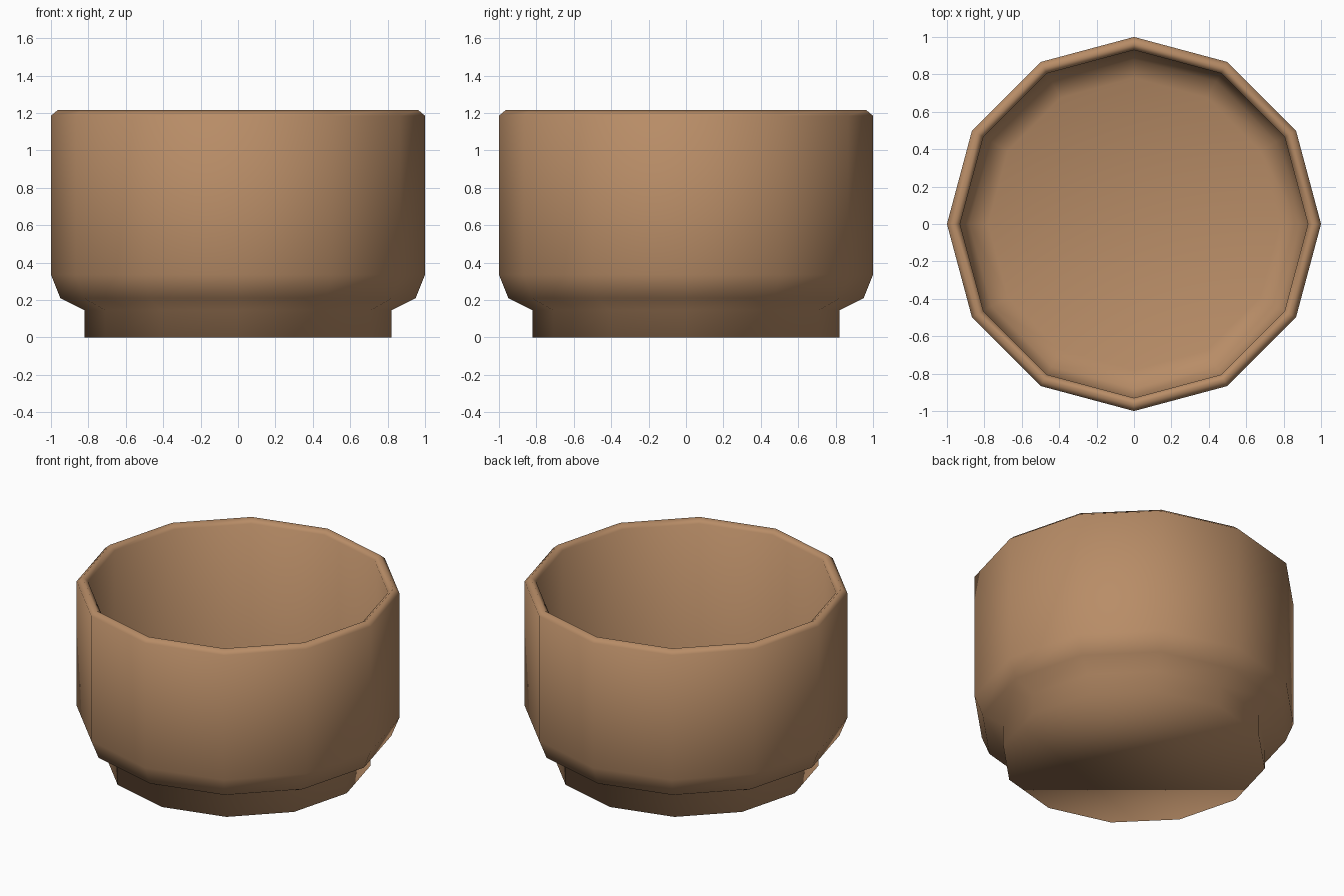
import bpy, bmesh, math

if "Cube" in bpy.data.objects:
    bpy.data.objects.remove(bpy.data.objects["Cube"])

SIDES = 12

clay = bpy.data.materials.new("warm clay brown")
clay.diffuse_color = (0.48, 0.265, 0.135, 1.0)
clay.use_nodes = True
clay.node_tree.nodes["Principled BSDF"].inputs["Base Color"].default_value = clay.diffuse_color

# Pot profile (radius, height): foot, flared base, wall, rim, inner wall, floor
profile = [
    (0.82, 0.0), (0.82, 0.145), (0.95, 0.21), (1.0, 0.335), (1.0, 1.185),
    (0.965, 1.215), (0.93, 1.185), (0.93, 0.36), (0.88, 0.25), (0.78, 0.21),
]

bm = bmesh.new()
rings = []
for r, z in profile:
    rings.append([bm.verts.new((r * math.cos(2 * math.pi * i / SIDES),
                                r * math.sin(2 * math.pi * i / SIDES), z))
                  for i in range(SIDES)])

# Side bands between neighbouring rings
for low, high in zip(rings, rings[1:]):
    for i in range(SIDES):
        j = (i + 1) % SIDES
        bm.faces.new((low[i], low[j], high[j], high[i]))

# Underside and inner floor
bm.faces.new(rings[0][::-1])
bm.faces.new(rings[-1])
bmesh.ops.recalc_face_normals(bm, faces=bm.faces[:])

# The whole pot is smooth shaded
for f in bm.faces:
    f.smooth = True

mesh = bpy.data.meshes.new("pot")
bm.to_mesh(mesh)
bm.free()
mesh.materials.append(clay)
pot = bpy.data.objects.new("pot", mesh)
bpy.context.collection.objects.link(pot)
